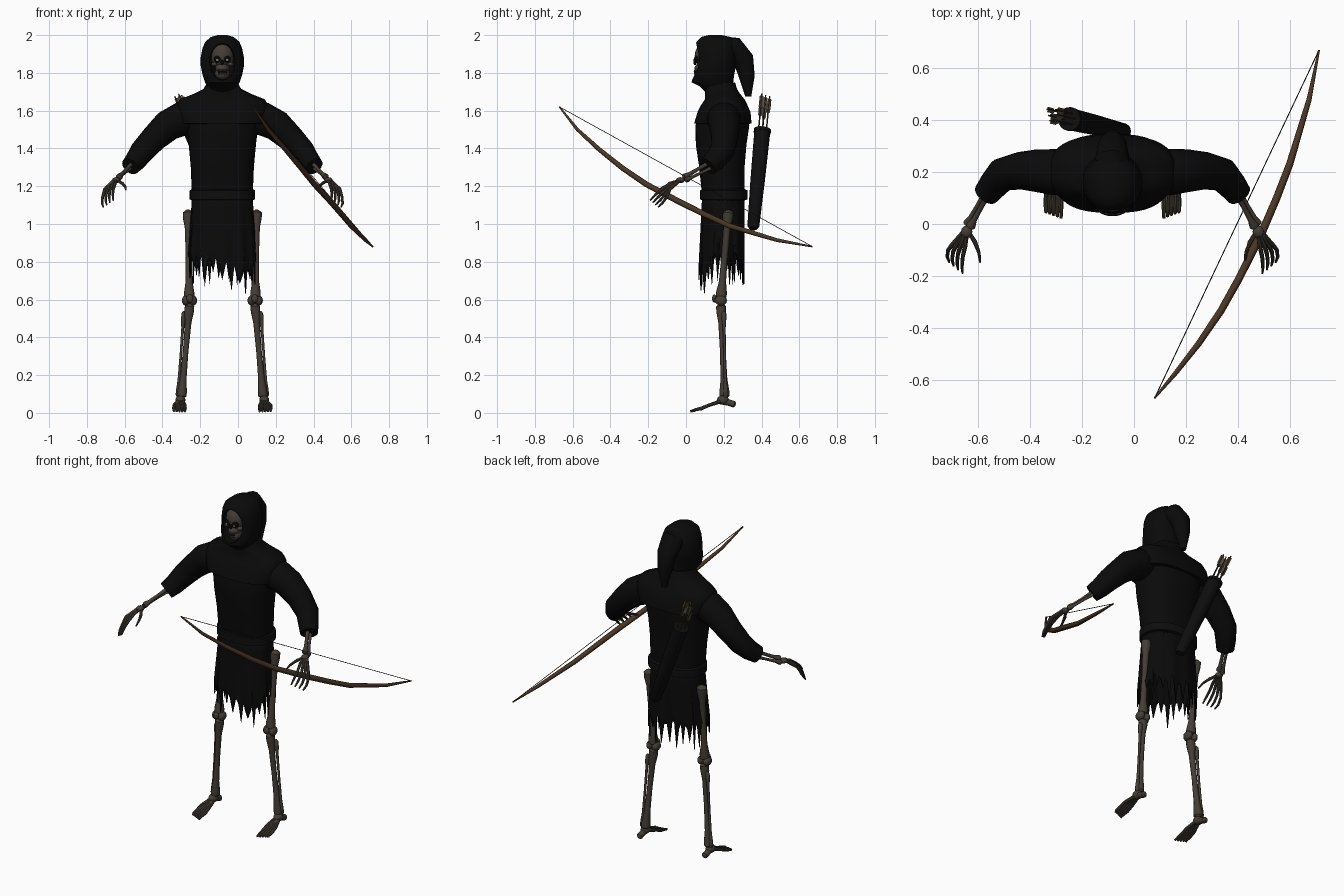
import bpy, bmesh, math, random
from mathutils import Vector

random.seed(4)
if "Cube" in bpy.data.objects:
    bpy.data.objects.remove(bpy.data.objects["Cube"])
CX = -0.083          # body centre line
TAU = math.tau


def material(name, rgb):
    m = bpy.data.materials.new(name)
    m.use_nodes = True
    m.diffuse_color = (*rgb, 1)
    m.node_tree.nodes["Principled BSDF"].inputs["Base Color"].default_value = (*rgb, 1)
    return m


CLOTH = material("black cloth", (0.003, 0.003, 0.0033))
LEATHER = material("black leather", (0.0045, 0.004, 0.004))
BONE = material("old bone", (0.058, 0.047, 0.036))
WOOD = material("bow wood", (0.07, 0.037, 0.016))
FEATHER = material("arrow feather", (0.09, 0.075, 0.055))
DARK = material("socket dark", (0.002, 0.002, 0.002))
PALE = material("pale eye", (0.4, 0.38, 0.33))
CORD = material("bow cord", (0.02, 0.018, 0.015))


def finish(name, bm, mat):
    bmesh.ops.recalc_face_normals(bm, faces=bm.faces)
    me = bpy.data.meshes.new(name)
    bm.to_mesh(me)
    bm.free()
    me.materials.append(mat)
    ob = bpy.data.objects.new(name, me)
    bpy.context.collection.objects.link(ob)
    return ob


def skin(name, rings, mat, caps=True):
    """Join rings of points into one surface."""
    bm = bmesh.new()
    rows = [[bm.verts.new(p) for p in ring] for ring in rings]
    n = len(rows[0])
    for a, b in zip(rows, rows[1:]):
        for i in range(n):
            j = (i + 1) % n
            bm.faces.new((a[i], a[j], b[j], b[i]))
    if caps:
        bm.faces.new(rows[0])
        bm.faces.new(rows[-1])
    return finish(name, bm, mat)


def oval(half, front, back, z, power=2.0, n=40):
    """Level rounded ring given by half width and front and back y."""
    cy, ry, pts = (front + back) / 2, (back - front) / 2, []
    for i in range(n):
        c, s = math.cos(TAU * i / n), math.sin(TAU * i / n)
        pts.append((CX + half * math.copysign(abs(c) ** (2 / power), c),
                    cy + ry * math.copysign(abs(s) ** (2 / power), s), z))
    return pts


def tube(name, path, radii, mat, n=10):
    """Round tube along a path with a radius at every point."""
    path = [Vector(p) for p in path]
    rings = []
    for k, p in enumerate(path):
        t = (path[min(k + 1, len(path) - 1)] - path[max(k - 1, 0)]).normalized()
        u = t.cross(Vector((0.3, 1, 0.1))).normalized()
        v = t.cross(u)
        rings.append([p + radii[k] * (u * math.cos(TAU * i / n) + v * math.sin(TAU * i / n))
                      for i in range(n)])
    return skin(name, rings, mat)


def bone(name, a, b, r, flare=1.6):
    """Shaft with swollen ends."""
    a, b = Vector(a), Vector(b)
    prof = [(0, .5), (.03, flare), (.09, flare), (.2, 1), (.5, .85), (.8, 1), (.92, flare), (.97, flare), (1, .5)]
    return tube(name, [a.lerp(b, t) for t, _ in prof], [r * f for _, f in prof], BONE)


def ball(name, loc, size, mat, n=20):
    bm = bmesh.new()
    bmesh.ops.create_uvsphere(bm, u_segments=n, v_segments=n // 2 + 2, radius=1)
    for v in bm.verts:
        v.co = Vector(loc) + v.co * Vector(size)
    return finish(name, bm, mat)


# Robe body, shoulder mantle and belt
skin("robe_body", [oval(*r, 2.4) for r in (
    (.16, .09, .31, 1.12), (.163, .08, .31, 1.2), (.167, .07, .31, 1.3), (.178, .052, .32, 1.42),
    (.19, .05, .335, 1.52), (.2, .07, .33, 1.6), (.17, .1, .31, 1.66), (.1, .11, .27, 1.71),
    (.07, .11, .25, 1.75))], CLOTH)
skin("shoulder_mantle", [oval(*r, 2.7) for r in (
    (.215, .065, .335, 1.53), (.225, .043, .347, 1.532), (.243, .06, .342, 1.59), (.242, .08, .325, 1.63),
    (.225, .1, .31, 1.66), (.15, .1, .285, 1.69), (.1, .1, .27, 1.715), (.08, .1, .26, 1.75))], CLOTH)
skin("belt", [oval(*r, 2.3) for r in (
    (.16, .09, .31, 1.125), (.173, .074, .326, 1.13), (.173, .074, .326, 1.178), (.16, .09, .31, 1.185))], LEATHER)

# Ragged skirt: each column hangs to its own torn length
COLS = 80
hem = []
for i in range(COLS):
    ang = TAU * i / COLS
    long_side = max(0, math.cos(ang - math.radians(300)))
    base = 0.80 - 0.09 * long_side ** 6
    hem.append(base + (random.uniform(0, .06) if i % 3 else -random.uniform(.02, .13)))
rings = []
for k in range(9):
    t = k / 8
    ring = []
    for i, p in enumerate(oval(.16 + .022 * t, .085 - .015 * t, .31, 0, 2.3, COLS)):
        fold = 1 + .035 * t * math.sin(i * TAU * 11 / COLS)
        ring.append((CX + (p[0] - CX) * fold, .195 + (p[1] - .195) * fold, 1.15 + (hem[i] - 1.15) * t))
    rings.append(ring)
skirt = skin("ragged_skirt", rings, CLOTH, caps=False)
skirt.modifiers.new("cloth_thickness", "SOLIDIFY").thickness = 0.006

# Hood with a face opening and a hanging point
hood = skin("hood", [oval(*r, 2.2) for r in (
    (.075, .1, .25, 1.7), (.08, .07, .25, 1.73), (.092, .03, .25, 1.75), (.105, .035, .255, 1.79),
    (.115, .05, .265, 1.84), (.115, .052, .27, 1.88), (.105, .05, .265, 1.93), (.09, .055, .26, 1.965),
    (.06, .08, .235, 1.99), (.025, .12, .19, 2.0))], CLOTH)
cutter = ball("hood_cutter", (CX, .04, 1.86), (.07, .1, .098), CLOTH, 32)
cutter.hide_render = True
cut = hood.modifiers.new("face_opening", "BOOLEAN")
cut.operation, cut.object = "DIFFERENCE", cutter
bpy.context.view_layer.objects.active = hood
bpy.ops.object.modifier_apply(modifier=cut.name)
bpy.data.objects.remove(cutter)
tube("hood_tail", [(CX, .19, 1.925), (CX, .255, 1.925), (CX, .305, 1.87), (CX, .322, 1.78), (CX, .33, 1.675)],
     [.07, .066, .055, .042, .016], CLOTH, 14)

# Skull
ball("skull_cranium", (CX, .12, 1.89), (.064, .074, .075), BONE, 28)
ball("skull_jaw", (CX, .1, 1.795), (.04, .055, .038), BONE)
ball("skull_upper_jaw", (CX, .098, 1.825), (.038, .053, .03), BONE)
ball("nose_hole", (CX, .048, 1.855), (.009, .009, .014), DARK, 10)
ball("mouth_gap", (CX, .052, 1.805), (.026, .012, .004), DARK, 12)
for s, side in ((1, "left"), (-1, "right")):
    ball(side + "_eye_socket", (CX + s * .026, .057, 1.873), (.019, .015, .018), DARK, 14)
    ball(side + "_eye", (CX + s * .026, .043, 1.868), (.007, .005, .006), PALE, 10)
    ball(side + "_cheekbone", (CX + s * .043, .078, 1.846), (.016, .02, .011), BONE, 12)
for i in range(-3, 4):
    for z in (1.813, 1.797):
        ball("tooth", (CX + i * .007, .046 + .0005 * i * i, z), (.003, .004, .006), BONE, 8)

# Limbs, built once for each side
for s, side in ((1, "left_"), (-1, "right_")):
    def P(dx, y, z):
        return (CX + s * dx, y, z)

    tube(side + "sleeve", [P(.15, .2, 1.56), P(.22, .2, 1.555), P(.29, .205, 1.52), P(.36, .205, 1.455),
                           P(.425, .19, 1.385), P(.46, .15, 1.335), P(.487, .115, 1.305)],
         [.08, .09, .083, .072, .065, .057, .05], CLOTH, 18)
    bone(side + "radius", P(.465, .14, 1.335), P(.55, -.015, 1.245), .011)
    bone(side + "ulna", P(.475, .15, 1.305), P(.565, -.005, 1.23), .009)
    ball(side + "wrist", P(.562, -.03, 1.232), (.022, .024, .016), BONE, 12)
    for i in range(4):
        tube(side + "finger", [P(.56 + .005 * i, -.03, 1.232), P(.568 + .018 * i, -.085, 1.215 - .01 * i),
                               P(.577 + .019 * i, -.125 + .008 * i, 1.185 - .014 * i),
                               P(.58 + .019 * i, -.162 + .012 * i, 1.155 - .015 * i),
                               P(.578 + .017 * i, -.19 + .014 * i, 1.125 - .012 * i)],
             [.008, .009, .008, .007, .004], BONE, 8)
    tube(side + "thumb", [P(.555, -.03, 1.23), P(.53, -.07, 1.215), P(.515, -.11, 1.2), P(.51, -.148, 1.18)],
         [.008, .009, .007, .004], BONE, 8)

    # Leg bones
    bone(side + "femur", P(.182, .225, 1.075), P(.175, .185, .6), .019, 1.5)
    ball(side + "hip_joint", P(.182, .225, 1.05), (.021, .026, .026), BONE, 14)
    for dx in (.155, .193):
        ball(side + "knee_knob", P(dx, .185, .595), (.022, .032, .027), BONE, 14)
    ball(side + "kneecap", P(.172, .15, .605), (.018, .012, .022), BONE, 12)
    bone(side + "tibia", P(.172, .185, .58), P(.216, .205, .075), .018, 1.45)
    bone(side + "fibula", P(.203, .2, .54), P(.236, .21, .08), .008)
    ball(side + "ankle", P(.222, .195, .068), (.027, .032, .025), BONE, 14)
    tube(side + "heel", [P(.22, .185, .065), P(.222, .225, .055), P(.222, .255, .045), P(.222, .263, .043)],
         [.02, .018, .018, .008], BONE)
    for i in range(5):
        x = .198 + .0145 * i
        tube(side + "toe", [P(.21 + .006 * i, .18, .06), P(x, .12, .04), P(x, .08, .023), P(x, .05, .017),
                            P(x, .022 + .006 * i, .008)], [.011, .009, .01, .008, .006], BONE, 8)

# Quiver and arrows along one slanted axis
foot, lip = Vector((-.035, .355, .975)), Vector((-.25, .405, 1.5))
tube("quiver", [foot.lerp(lip, t) for t in (0, .03, .5, .97, .97, 1, 1, .95)],
     [.022, .032, .039, .043, .046, .046, .038, .036], LEATHER, 18)
axis = (lip - foot).normalized()
across = axis.cross(Vector((0, 1, 0))).normalized()
deep = axis.cross(across)
for i in range(6):
    a = TAU * i / 6
    base = lip + .024 * (across * math.cos(a) + deep * math.sin(a))
    tip = base + axis * random.uniform(.15, .2)
    tube("arrow_shaft", [base - axis * .1, tip], [.0035, .0035], WOOD, 6)
    for k in range(3):
        w = TAU * k / 3 + a
        out = .012 * (across * math.cos(w) + deep * math.sin(w))
        bm = bmesh.new()
        bm.faces.new([bm.verts.new(q) for q in (tip - axis * .09, tip - axis * .075 + out,
                                                tip - axis * .015 + out, tip - axis * .008)])
        finish("arrow_feather", bm, FEATHER)

# Bow held in the left hand
bow = [(.08, -.67, 1.62), (.16, -.575, 1.5), (.25, -.46, 1.395), (.335, -.335, 1.295), (.405, -.21, 1.21),
       (.49, -.04, 1.12), (.55, .1, 1.05), (.60, .23, .99), (.675, .48, .915), (.713, .67, .88)]
tube("bow_stave", bow, [.004, .009, .012, .014, .015, .016, .015, .014, .01, .004], WOOD, 12)
tube("bow_string", [bow[0], bow[-1]], [.002, .002], CORD, 6)

# Smooth shading with sharp edges kept
for ob in bpy.context.scene.objects:
    ob.select_set(ob.type == "MESH")
bpy.context.view_layer.objects.active = hood
bpy.ops.object.shade_smooth_by_angle(angle=math.radians(40))
